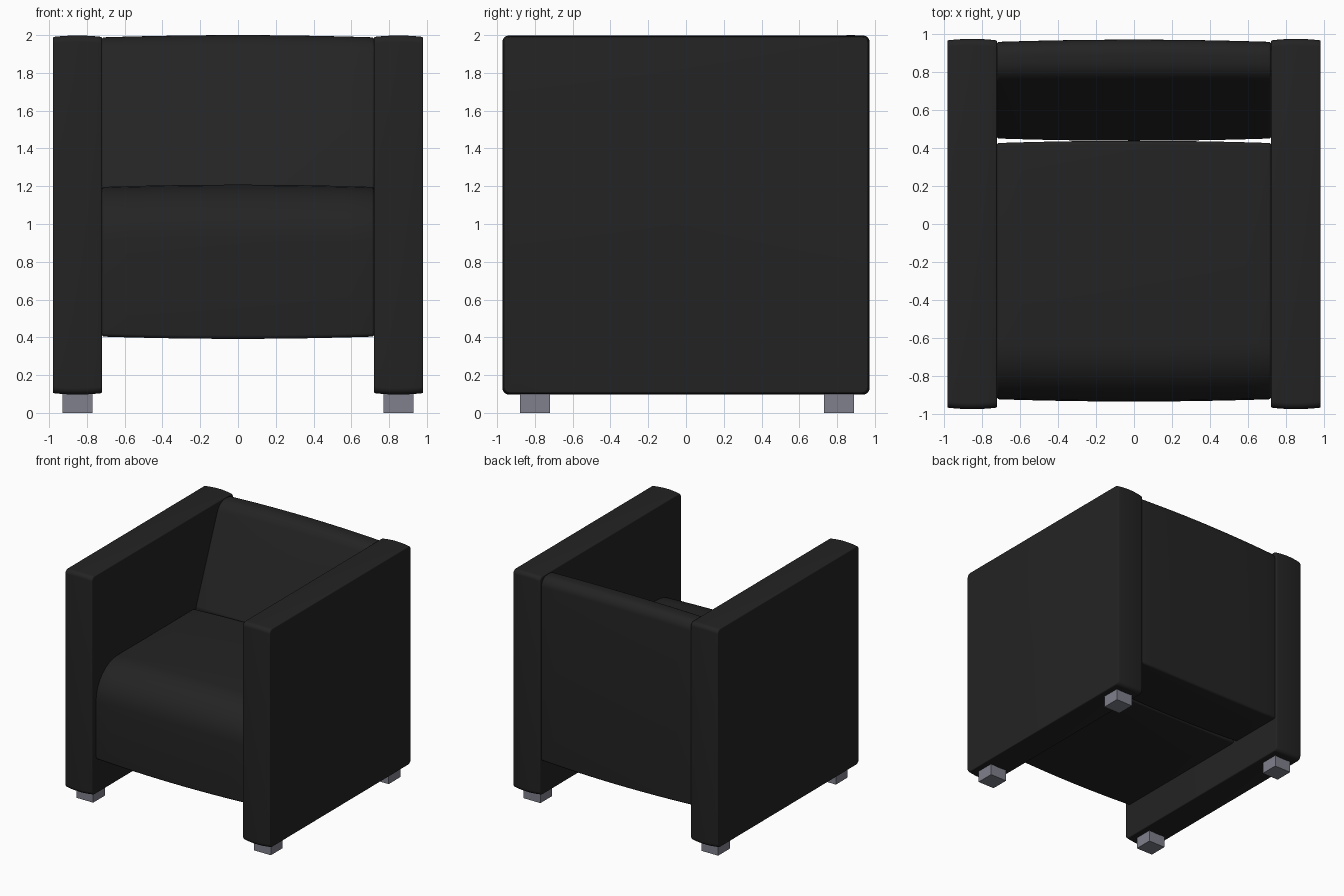
import bpy, bmesh, math
from mathutils import Vector

if "Cube" in bpy.data.objects:
    bpy.data.objects.remove(bpy.data.objects["Cube"])


def material(name, rgb):
    m = bpy.data.materials.new(name)
    m.diffuse_color = (*rgb, 1)
    m.use_nodes = True
    m.node_tree.nodes["Principled BSDF"].inputs["Base Color"].default_value = m.diffuse_color
    return m


leather = material("black leather", (0.017, 0.017, 0.017))
metal = material("grey metal", (0.21, 0.215, 0.26))


def rounded(corners, steps=8):
    """Fillet a convex outline given as (y, z, radius)."""
    out = []
    n = len(corners)
    for i, (y, z, r) in enumerate(corners):
        p = Vector((y, z))
        a = (Vector(corners[i - 1][:2]) - p).normalized()
        b = (Vector(corners[(i + 1) % n][:2]) - p).normalized()
        half = a.angle(b) / 2
        centre = p + (a + b).normalized() * (r / math.sin(half))
        start = p + a * (r / math.tan(half)) - centre
        end = p + b * (r / math.tan(half)) - centre
        sweep = math.pi - 2 * half
        for k in range(steps + 1):
            t = k / steps
            v = (start * math.sin((1 - t) * sweep) + end * math.sin(t * sweep)) / math.sin(sweep)
            out.append(centre + v)
    return out


def cushion(name, corners, x_mid, half_width, crown=0.012, edge=0.012):
    """Sweep an outline along x, slightly crowned and with soft side edges."""
    outline = rounded(corners)
    ys, zs = [p.x for p in outline], [p.y for p in outline]
    cy, cz = (min(ys) + max(ys)) / 2, (min(zs) + max(zs)) / 2
    hy, hz = (max(ys) - min(ys)) / 2, (max(zs) - min(zs)) / 2
    # ring positions and insets across the width
    flat = half_width - edge
    rings = [(flat * k / 6, 0.0) for k in range(-6, 7)]
    for k in range(1, 5):
        a = k / 4 * math.pi / 2
        ring = (flat + edge * math.sin(a), edge * (1 - math.cos(a)))
        rings.append(ring)
        rings.insert(0, (-ring[0], ring[1]))
    bm = bmesh.new()
    loops = []
    for x, inset in rings:
        d = inset + crown * (x / half_width) ** 2
        sy, sz = 1 - d / hy, 1 - d / hz
        loops.append([bm.verts.new((x_mid + x, cy + (p.x - cy) * sy, cz + (p.y - cz) * sz))
                      for p in outline])
    n = len(outline)
    for l0, l1 in zip(loops, loops[1:]):
        for i in range(n):
            j = (i + 1) % n
            bm.faces.new((l0[i], l0[j], l1[j], l1[i]))
    bm.faces.new(loops[0])
    bm.faces.new(loops[-1])
    bmesh.ops.recalc_face_normals(bm, faces=bm.faces)
    return finish(name, bm, leather, True)


def finish(name, bm, mat, smooth):
    mesh = bpy.data.meshes.new(name)
    bm.to_mesh(mesh)
    bm.free()
    mesh.materials.append(mat)
    ob = bpy.data.objects.new(name, mesh)
    bpy.context.collection.objects.link(ob)
    if smooth:
        bpy.ops.object.select_all(action='DESELECT')
        ob.select_set(True)
        bpy.context.view_layer.objects.active = ob
        bpy.ops.object.shade_smooth_by_angle(angle=math.radians(35))
    return ob


# Seat with a large rolled front edge
cushion("seat", [(-0.932, 0.392, 0.02), (0.437, 0.392, 0.02),
                 (0.437, 1.208, 0.02), (-0.932, 1.208, 0.3)], 0, 0.72)

# Sloping backrest
cushion("backrest", [(0.437, 0.392, 0.02), (0.968, 0.392, 0.02), (0.968, 2.0, 0.08),
                     (0.78, 2.0, 0.12), (0.437, 1.2, 0.05)], 0, 0.72)

for side, s in (("left", -1), ("right", 1)):
    # Slab arms
    cushion(side + "_arm", [(-0.972, 0.097, 0.035), (0.972, 0.097, 0.035),
                            (0.972, 1.998, 0.035), (-0.972, 1.998, 0.035)],
            s * 0.85, 0.13, crown=0.008, edge=0.006)
    # Square feet
    for end, y in (("front", -0.80), ("back", 0.81)):
        bm = bmesh.new()
        bmesh.ops.create_cube(bm, size=1)
        bmesh.ops.scale(bm, vec=(0.16, 0.16, 0.105), verts=bm.verts)
        bmesh.ops.translate(bm, vec=(s * 0.85, y, 0.0525), verts=bm.verts)
        finish(f"{end}_{side}_foot", bm, metal, False)
